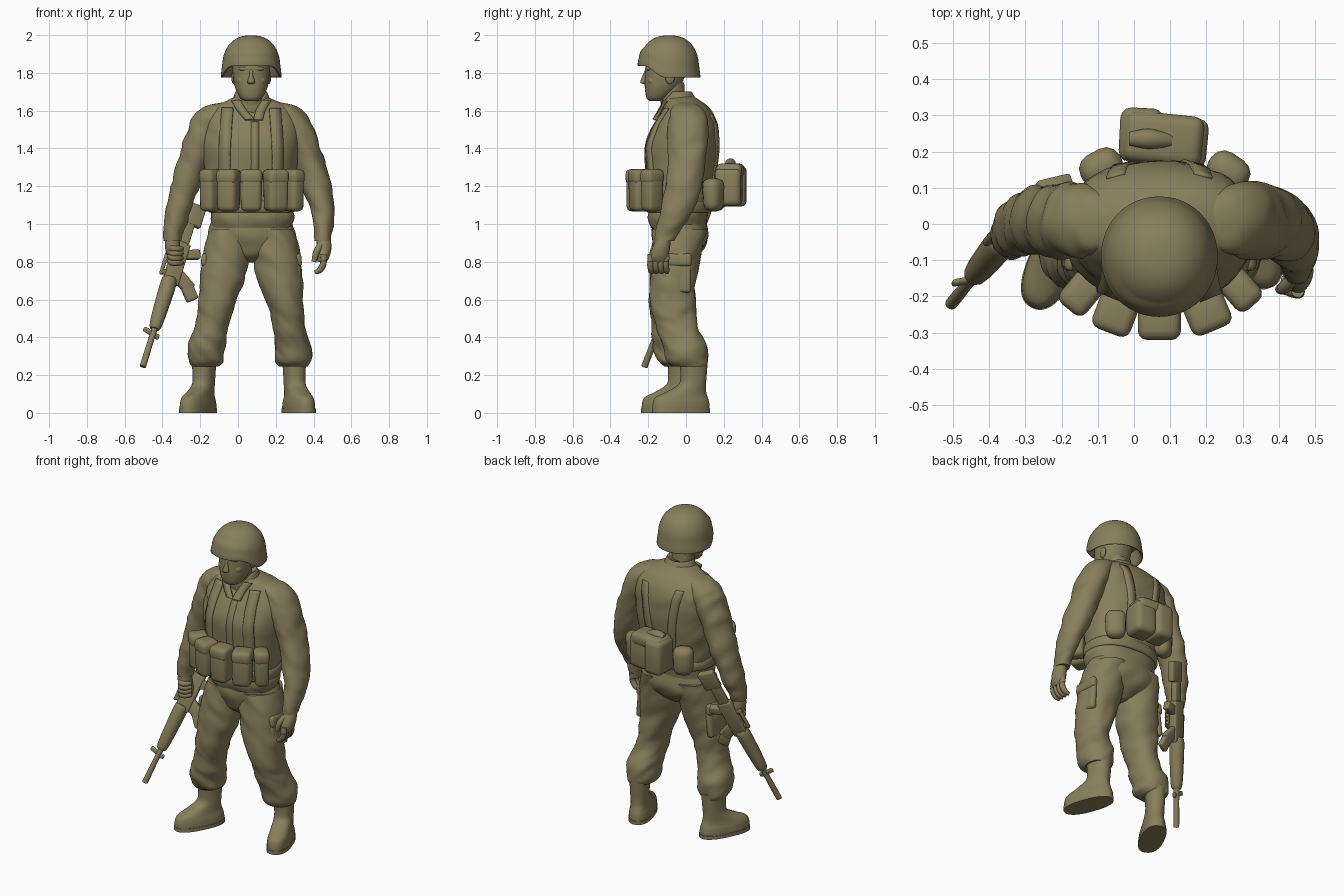
import bpy, bmesh, math
from mathutils import Vector, Matrix, noise
from mathutils.bvhtree import BVHTree

old = bpy.data.objects.get("Cube")
if old:
    bpy.data.objects.remove(old)

olive = bpy.data.materials.new("olive_drab")
olive.use_nodes = True
colour = (0.25, 0.212, 0.107, 1)
olive.diffuse_color = colour
olive.node_tree.nodes["Principled BSDF"].inputs["Base Color"].default_value = colour


def finish(name, bm, angle=50):
    """Turn a bmesh into a smooth-shaded olive object."""
    bmesh.ops.recalc_face_normals(bm, faces=bm.faces)
    mesh = bpy.data.meshes.new(name)
    bm.to_mesh(mesh)
    bm.free()
    ob = bpy.data.objects.new(name, mesh)
    bpy.context.collection.objects.link(ob)
    mesh.materials.append(olive)
    bpy.ops.object.select_all(action='DESELECT')
    ob.select_set(True)
    bpy.context.view_layer.objects.active = ob
    bpy.ops.object.shade_smooth_by_angle(angle=math.radians(angle))
    return ob


def spline(rows, steps):
    """Catmull-Rom interpolation between rows of numbers."""
    out = []
    for i in range(len(rows) - 1):
        p = [Vector(rows[min(max(j, 0), len(rows) - 1)]) for j in range(i - 1, i + 3)]
        for k in range(steps):
            t = k / steps
            out.append(0.5 * (2 * p[1] + (p[2] - p[0]) * t
                       + (2 * p[0] - 5 * p[1] + 4 * p[2] - p[3]) * t * t
                       + (3 * p[1] - p[0] - 3 * p[2] + p[3]) * t ** 3))
    return out + [Vector(rows[-1])]


def loft(name, rows, power=2.0, fold=0.0, turn=0.0, steps=6, n=48, shape=None):
    """Stack of super-elliptic rings; row = x, y, z, half width, half depth."""
    bm = bmesh.new()
    rings = []
    for x, y, z, rx, ry in spline(rows, steps):
        ring = []
        for i in range(n):
            a = math.tau * i / n
            c, s = math.cos(a), math.sin(a)
            u = math.copysign(abs(c) ** (2 / power), c) * rx
            v = math.copysign(abs(s) ** (2 / power), s) * ry
            p = Vector((x + u * math.cos(turn) - v * math.sin(turn),
                        y + u * math.sin(turn) + v * math.cos(turn), z))
            if fold:
                # cloth wrinkles: slanting ridges that follow the limb
                q = Vector((p.x * 7, p.y * 7, p.z * 12 + p.x * 9))
                d = fold * (noise.noise(q) + 0.5 * noise.noise(q * 2.1))
                p += Vector((c, s, 0)) * d
            if shape:
                p = shape(p)
            ring.append(bm.verts.new(p))
        rings.append(ring)
    for a, b in zip(rings, rings[1:]):
        for i in range(n):
            bm.faces.new((a[i], a[(i + 1) % n], b[(i + 1) % n], b[i]))
    bm.faces.new(rings[0])
    bm.faces.new(rings[-1])
    return finish(name, bm)


def box(name, loc, size, basis=None, bevel=0.02, taper=1.0):
    """Rounded box; taper scales its lower end."""
    bm = bmesh.new()
    bmesh.ops.create_cube(bm, size=1)
    for v in bm.verts:
        k = taper if v.co.z < 0 else 1
        v.co = Vector((v.co.x * size[0] * k, v.co.y * size[1] * k, v.co.z * size[2]))
    bmesh.ops.bevel(bm, geom=bm.edges[:], offset=bevel, segments=3, profile=0.5, affect='EDGES')
    bm.transform(Matrix.Translation(loc) @ (basis or Matrix()))
    return finish(name, bm, 40)


def tube(name, points, radii, n=14):
    """Round tube through points with a radius at each."""
    bm = bmesh.new()
    pts = spline([(*p, r) for p, r in zip(points, radii)], 4)
    rings = []
    for i, q in enumerate(pts):
        d = pts[min(i + 1, len(pts) - 1)].to_3d() - pts[max(i - 1, 0)].to_3d()
        m = d.to_track_quat('Z', 'Y').to_matrix()
        rings.append([bm.verts.new(q.to_3d() + m @ Vector((math.cos(math.tau * k / n) * q[3],
                     math.sin(math.tau * k / n) * q[3], 0))) for k in range(n)])
    for a, b in zip(rings, rings[1:]):
        for k in range(n):
            bm.faces.new((a[k], a[(k + 1) % n], b[(k + 1) % n], b[k]))
    bm.faces.new(rings[0])
    bm.faces.new(rings[-1])
    return finish(name, bm)


def blob(name, loc, size):
    bm = bmesh.new()
    bmesh.ops.create_uvsphere(bm, u_segments=20, v_segments=12, radius=1)
    bm.transform(Matrix.Translation(loc) @ Matrix.Diagonal((*size, 1)))
    return finish(name, bm, 80)


MID = 0.07  # the body stands a little to its left

# jacket, belt and collar
torso = loft("jacket", [
    (MID, -.04, .98, .21, .145), (MID + .005, -.045, 1.03, .222, .155), (MID, -.035, 1.1, .218, .16),
    (MID, -.025, 1.25, .24, .18), (MID, -.02, 1.4, .255, .195), (MID, -.005, 1.5, .26, .175),
    (MID, .005, 1.57, .245, .145), (MID, 0, 1.62, .2, .115), (MID, -.02, 1.655, .125, .09),
    (MID, -.035, 1.675, .085, .075)], power=2.3, fold=.008)
loft("belt", [(MID, -.038, z, .228 + e, .17 + e) for z, e in
     ((1.06, -.01), (1.068, 0), (1.115, 0), (1.122, -.01))], power=2.3, steps=2)
loft("neck", [(MID, -.05, 1.58, .07, .07), (MID, -.07, 1.66, .065, .068), (MID, -.08, 1.75, .068, .07)])
loft("collar", [(MID, -.02, 1.62, .125, .10), (MID, -.04, 1.665, .097, .09),
     (MID, -.05, 1.7, .083, .08), (MID, -.05, 1.692, .07, .068)],
     shape=lambda p: p - Vector((0, 0, 1.1 * max(0, -.07 - p.y))))

tree = BVHTree.FromPolygons([v.co for v in torso.data.vertices],
                            [p.vertices for p in torso.data.polygons])


def strap(name, path, width, side, lift=.004):
    """Ribbon laid on the jacket; path holds x, z points, side is -1 front, 1 back."""
    bm = bmesh.new()
    last = None
    for x, z in spline(path, 8):
        pair = []
        for e in (-.5, .5):
            hit = tree.ray_cast(Vector((x + e * width, side, z)), Vector((0, -side, 0)))[0]
            pair.append(bm.verts.new(hit + Vector((0, side * lift, lift * .5))))
        if last:
            bm.faces.new((last[0], last[1], pair[1], pair[0]))
        last = pair
    ob = finish(name, bm)
    ob.modifiers.new("thickness", 'SOLIDIFY').thickness = .014
    ob.modifiers["thickness"].offset = 0


for s, word in ((-1, "right"), (1, "left")):
    strap(word + "_front_strap", [(MID + s * .14, 1.2), (MID + s * .14, 1.4), (MID + s * .125, 1.61)], .06, -1)
    strap(word + "_back_strap", [(MID + s * .07, 1.2), (MID + s * .09, 1.4), (MID + s * .12, 1.58)], .05, 1, 0)
    strap(word + "_lapel", [(MID + .015 + s * .022, 1.545), (MID + s * .05, 1.595), (MID + s * .08, 1.645)],
          .05, -1, .014)
strap("jacket_placket", [(MID + .02, 1.14), (MID + .02, 1.35), (MID + .02, 1.54)], .04, -1, -.002)

# belt pouches, each with a lid
for i, (x, y, w) in enumerate(((-.145, -.19, .088), (-.05, -.245, .108), (.07, -.262, .115),
                               (.2, -.24, .115), (.292, -.18, .085))):
    turn = Matrix.Rotation(math.atan2((x - MID) * 1.1, -y + .1), 4, 'Z')
    box(f"front_pouch_{i + 1}", (x, y, 1.175), (w, .11, .215), turn, .026, .95)
    box(f"front_pouch_lid_{i + 1}", (x, y, 1.25), (w + .004, .116, .08), turn, .026)
for name, x, y, a in (("right_canteen", -.09, .155, .5), ("left_canteen", .26, .145, -.6)):
    box(name, (x, y, 1.155), (.125, .1, .175), Matrix.Rotation(a, 4, 'Z'), .042, .9)
box("back_pack_left", (.135, .225, 1.195), (.135, .14, .2), Matrix.Rotation(-.1, 4, 'Z'), .03)
box("back_pack_right", (.02, .245, 1.2), (.12, .15, .215), Matrix.Rotation(-.05, 4, 'Z'), .03)
box("back_pack_lid", (.08, .235, 1.28), (.22, .14, .08), Matrix.Rotation(-.1, 4, 'Z'), .03)
tube("back_roll", [(-.01, .235, 1.312), (.04, .235, 1.32), (.1, .23, 1.305)], (.02, .028, .02))

# head and face
loft("head", [(MID, -.165, 1.652, .035, .03), (MID, -.15, 1.67, .06, .06), (MID, -.128, 1.72, .085, .09),
              (MID, -.112, 1.78, .096, .105), (MID, -.1, 1.86, .1, .112), (MID, -.1, 1.92, .085, .1)], power=2.2)
loft("nose", [(MID, -.213, 1.74, .014, .012), (MID, -.222, 1.752, .02, .02),
              (MID, -.214, 1.785, .011, .016), (MID, -.205, 1.82, .011, .01)], n=16)
blob("brow", (MID, -.196, 1.822), (.07, .02, .016))
blob("upper_lip", (MID, -.207, 1.722), (.028, .01, .007))
blob("lower_lip", (MID, -.203, 1.708), (.024, .012, .007))
blob("chin", (MID, -.186, 1.677), (.034, .022, .02))
for s, word in ((-1, "right"), (1, "left")):
    blob(word + "_cheek", (MID + s * .045, -.175, 1.76), (.035, .03, .03))
    blob(word + "_eye", (MID + s * .037, -.197, 1.797), (.018, .01, .007))
    blob(word + "_ear", (MID + s * .094, -.085, 1.775), (.011, .025, .034))


def lift_rim(p):
    # raise the rim over the face
    low = min(1, max(0, (1.94 - p.z) / .14))
    t = min(1, max(0, (-.11 - p.y) / .115))
    return p + Vector((0, 0, .062 * low * t * t * (3 - 2 * t)))


loft("helmet", [(MID, -.09, z, .161 * k, .166 * k) for z, k in
     ((1.86, .8), (1.79, .9), (1.776, .97), (1.782, 1), (1.83, .965), (1.89, .91), (1.94, .77), (1.975, .56),
      (1.994, .3), (1.999, .02))], power=2.05, shape=lift_rim)

# trousers
loft("trouser_seat", [(MID, -.035, 1.02, .21, .14), (MID, -.03, .94, .232, .15), (MID, -.03, .88, .215, .13),
                      (MID, -.04, .83, .1, .1), (MID, -.04, .795, .02, .05)], power=2.1, fold=.006)
loft("left_leg", [(.18, -.03, .97, .115, .14), (.205, -.05, .85, .125, .132), (.222, -.07, .7, .118, .122),
                  (.258, -.065, .55, .092, .115), (.272, -.045, .45, .086, .11), (.288, -.005, .35, .098, .115),
                  (.29, .005, .275, .092, .108), (.292, .015, .245, .07, .085)], power=2.15, fold=.011)
loft("right_leg", [(-.04, -.03, .97, .115, .14), (-.06, -.05, .85, .125, .13), (-.086, -.072, .7, .119, .118),
                   (-.122, -.085, .55, .095, .105), (-.142, -.08, .45, .09, .105), (-.168, -.06, .35, .102, .11),
                   (-.172, -.05, .275, .092, .1), (-.175, -.04, .245, .07, .08)], power=2.15, fold=.011)
for word, x, lean in (("left", .314, -.08), ("right", -.172, .12)):
    turn = Matrix.Rotation(lean, 4, 'Y')
    box(word + "_thigh_pocket", (x, -.05, .735), (.04, .155, .2), turn, .018)
    box(word + "_thigh_pocket_flap", (x, -.05, .81), (.046, .16, .07), turn, .018)

# boots
for word, x, y, a in (("left", .298, .04, .34), ("right", -.18, -.025, -.46)):
    rows = [(x + f * math.sin(a), y - f * math.cos(a), z, w, l) for f, z, w, l in
            ((.07, .002, .066, .154), (.07, .028, .069, .158), (.07, .06, .066, .154), (.066, .085, .06, .142),
             (.04, .112, .056, .108), (.008, .15, .054, .074), (0, .2, .055, .07), (0, .28, .06, .076))]
    loft(word + "_boot", rows, power=2.3, turn=a, steps=5)
    loft(word + "_boot_sole", [(*rows[0][:2], z, .071, .16) for z in (0, .012, .022)], power=2.4, turn=a, steps=1)

# arms and hands
loft("left_sleeve", [(.215, .0, 1.642, .02, .03), (.245, .005, 1.622, .07, .07), (.28, .01, 1.57, .095, .097),
                     (.32, .01, 1.48, .09, .108),
                     (.367, .005, 1.36, .083, .1), (.415, -.015, 1.2, .08, .095), (.447, -.05, 1.07, .063, .085),
                     (.453, -.095, .97, .052, .068), (.452, -.115, .91, .044, .052)], fold=.01)
loft("right_sleeve", [(-.075, .0, 1.642, .02, .03), (-.105, .005, 1.622, .07, .07), (-.14, .01, 1.57, .095, .097),
                      (-.185, .01, 1.48, .09, .105),
                      (-.228, .01, 1.36, .083, .098), (-.28, .01, 1.2, .077, .09), (-.318, -.01, 1.07, .068, .08),
                      (-.338, -.03, .97, .055, .065), (-.345, -.04, .91, .047, .05)], fold=.01)
loft("left_palm", [(.452, -.115, .94, .034, .036), (.455, -.13, .88, .04, .046), (.452, -.142, .83, .034, .05),
                   (.445, -.145, .8, .025, .045)])
loft("right_palm", [(-.345, -.04, .94, .038, .038), (-.347, -.04, .88, .04, .046), (-.335, -.04, .83, .038, .046),
                    (-.325, -.04, .79, .026, .035)])
for i in range(4):
    y = -.185 + .027 * i
    tube(f"left_finger_{i + 1}", [(.452, y, .84), (.452, y - .003, .79), (.432, y, .755), (.408, y + .004, .745)],
         (.018, .018, .016, .011))
    z = .88 - .025 * i
    tube(f"right_finger_{i + 1}", [(-.362, -.055, z), (-.345, -.082, z - .01), (-.315, -.075, z - .012),
         (-.295, -.05, z - .01)], (.016, .017, .015, .011))
tube("left_thumb", [(.44, -.15, .89), (.415, -.175, .85), (.402, -.18, .8)], (.02, .018, .013))

# rifle, laid out along its own axis: s from butt to muzzle, d below the bore
butt = Vector((-.24, .105, 1.1))
axis = (Vector((-.504, -.22, .245)) - butt)
length = axis.length
axis.normalize()
down = Vector((.85, .2, -.35))
down = (down - axis * down.dot(axis)).normalized()
frame = Matrix((down.cross(axis), axis, -down)).transposed().to_4x4()


def at(s, d=0.0):
    return butt + axis * s + down * d


def gun_box(name, s, d, size, tilt=0.0, taper=1.0):
    box(name, at(s, d), size, frame @ Matrix.Rotation(tilt, 4, 'X'), .009, taper)


gun_box("rifle_butt", .05, .025, (.04, .12, .1))
gun_box("rifle_stock", .15, .012, (.036, .2, .06))
gun_box("rifle_receiver", .34, .008, (.05, .24, .085))
gun_box("rifle_carry_handle", .36, -.055, (.022, .14, .02))
for s in (.305, .41):
    gun_box("rifle_handle_post", s, -.04, (.02, .03, .045))
gun_box("rifle_grip", .265, .07, (.04, .05, .1), -.4)
gun_box("rifle_magazine", .42, .07, (.036, .07, .12), .5)
gun_box("rifle_magazine_tip", .468, .125, (.036, .066, .085), .85)
tube("rifle_handguard", [at(s) for s in (.43, .46, .6, .7, .73)], (.034, .043, .04, .034, .025))
tube("rifle_barrel", [at(s) for s in (.7, .8, .88, length)], (.017, .016, .017, .017))
gun_box("rifle_front_sight", .755, -.028, (.018, .028, .06), .2)
gun_box("rifle_bayonet_lug", .765, .022, (.018, .03, .03))
